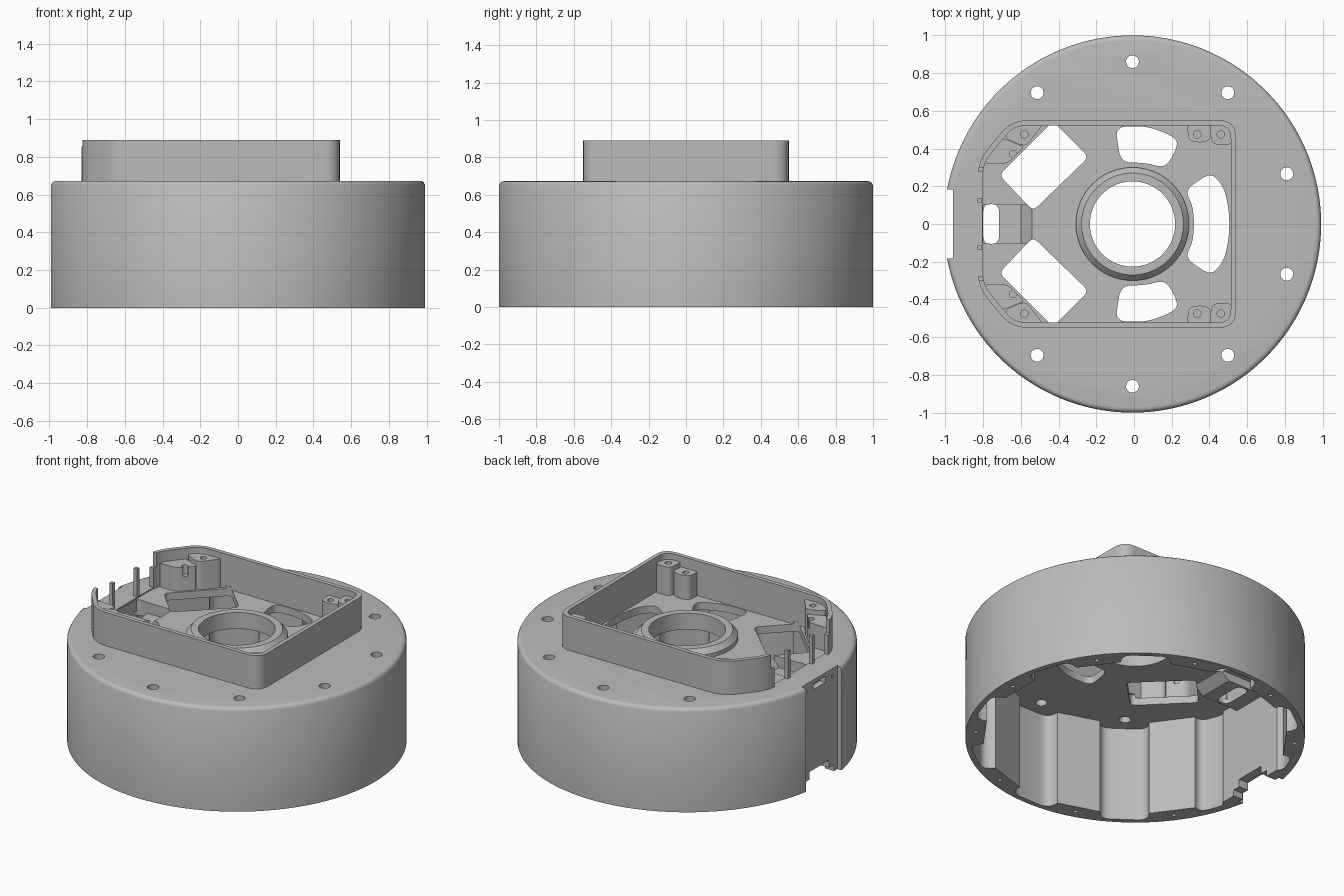
import bpy, bmesh, math
from mathutils import Vector, Matrix

cube = bpy.data.objects.get("Cube")
if cube:
    bpy.data.objects.remove(cube, do_unlink=True)

CX = -0.008                      # drum axis
DECK, FLOOR, UNDER, RIM = 0.673, 0.665, 0.617, 0.89

grey = bpy.data.materials.new("plain grey")
grey.use_nodes = True
grey.diffuse_color = (0.5, 0.5, 0.5, 1)
grey.node_tree.nodes["Principled BSDF"].inputs["Base Color"].default_value = (0.5, 0.5, 0.5, 1)


def finish(name, bm):
    bmesh.ops.recalc_face_normals(bm, faces=bm.faces)
    me = bpy.data.meshes.new(name)
    bm.to_mesh(me)
    bm.free()
    me.materials.append(grey)
    ob = bpy.data.objects.new(name, me)
    bpy.context.collection.objects.link(ob)
    return ob


def prisms(name, items):
    """Extruded outlines: each item is (points, z0, z1)."""
    bm = bmesh.new()
    for pts, z0, z1 in items:
        low = [bm.verts.new((x, y, z0)) for x, y in pts]
        top = [bm.verts.new((x, y, z1)) for x, y in pts]
        bm.faces.new(low)
        bm.faces.new(top)
        for i in range(len(pts)):
            j = (i + 1) % len(pts)
            bm.faces.new((low[i], low[j], top[j], top[i]))
    return finish(name, bm)


def side_prism(name, pts, half):
    """Outline in x and z, extruded along y."""
    ob = prisms(name, [(pts, -half, half)])
    ob.data.transform(Matrix.Rotation(math.pi / 2, 4, "X"))
    return ob


def lathe(name, profile, closed_ring=False, n=128):
    """Turned part from (radius, z) points; solid parts get capped ends."""
    bm = bmesh.new()
    rings = [[bm.verts.new((CX + r * math.cos(2 * math.pi * i / n), r * math.sin(2 * math.pi * i / n), z))
              for i in range(n)] for r, z in profile]
    pairs = list(zip(rings, rings[1:]))
    if closed_ring:
        pairs.append((rings[-1], rings[0]))
    else:
        bm.faces.new(rings[0])
        bm.faces.new(rings[-1])
    for a, b in pairs:
        for i in range(n):
            j = (i + 1) % n
            bm.faces.new((a[i], a[j], b[j], b[i]))
    return finish(name, bm)


def rect(x0, x1, y0, y1):
    return [(x0, y0), (x1, y0), (x1, y1), (x0, y1)]


def circle(x, y, r, n=24):
    return [(x + r * math.cos(2 * math.pi * i / n), y + r * math.sin(2 * math.pi * i / n)) for i in range(n)]


def rounded(pts, r, steps=6):
    """Round every corner of an outline."""
    out = []
    for i, p in enumerate(pts):
        p, a, b = Vector(p), Vector(pts[i - 1]), Vector(pts[(i + 1) % len(pts)])
        s = p + (a - p).normalized() * min(r, (a - p).length * 0.45)
        e = p + (b - p).normalized() * min(r, (b - p).length * 0.45)
        for k in range(steps + 1):
            t = k / steps
            out.append(tuple(s * (1 - t) ** 2 + p * 2 * t * (1 - t) + e * t * t))
    return out


def mirror(pts):
    return [(x, -y) for x, y in reversed(pts)]


def turned(pts, deg):
    c, s = math.cos(math.radians(deg)), math.sin(math.radians(deg))
    return [(CX + x * c - y * s, x * s + y * c) for x, y in pts]


def combine(target, tool, op="DIFFERENCE"):
    mod = target.modifiers.new(op.lower(), "BOOLEAN")
    mod.operation, mod.object, mod.solver = op, tool, "EXACT"
    bpy.context.view_layer.objects.active = target
    bpy.ops.object.modifier_apply(modifier=mod.name)
    bpy.data.objects.remove(tool, do_unlink=True)


def cut(target, items):
    combine(target, prisms("cutter", items))


def smooth(ob):
    bpy.ops.object.select_all(action="DESELECT")
    ob.select_set(True)
    bpy.context.view_layer.objects.active = ob
    bpy.ops.object.shade_smooth_by_angle(angle=math.radians(30))


# Drum body with the raised tray block on top
body = lathe("drum_housing", [(1, 0), (1, DECK - 0.022), (0.993, DECK - 0.009), (0.984, DECK - 0.002), (0.972, DECK)])


def tray_outline(d, r):
    half = [(0.54 - d, 0.55 - d), (-0.65 + d * 0.5, 0.55 - d), (-0.83 + d, 0.33 - d * 0.4)]
    return rounded(half + mirror(half), r)


combine(body, prisms("tray_block", [(tray_outline(0, 0.09), 0.62, RIM)]), "UNION")
cut(body, [(tray_outline(0.027, 0.07), FLOOR, 1.0)])

# Ten-sided cavity under the deck, open at the bottom
R10 = 0.885 / math.cos(math.radians(18))
cavity = [(CX + R10 * math.cos(math.radians(a)), R10 * math.sin(math.radians(a))) for a in range(18, 378, 36)]
cut(body, [(cavity, -0.1, UNDER)])

# Rounded channels in the wall below the deck screws
channel = rounded([(0.70, -0.145), (0.965, -0.145), (0.965, 0.145), (0.70, 0.145)], 0.07)
angles = [a for a in range(18, 378, 36)]
cut(body, [(turned(channel, a), -0.1, UNDER) for a in angles if a not in (162, 198)])
side = rounded([(0.70, -0.09), (0.95, -0.09), (0.95, 0.09), (0.70, 0.09)], 0.06)
cut(body, [(turned(side, a), -0.1, UNDER) for a in (159, 201)])

# Deck screw holes and small rim screw holes
holes = [(CX + 0.86 * math.cos(math.radians(a)), 0.86 * math.sin(math.radians(a)))
         for a in angles if a not in (162, 198)]
cut(body, [(circle(x, y, 0.034), 0.4, 0.8) for x, y in holes])
cut(body, [(turned(circle(0.94, 0, 0.013, 12), a), -0.1, 0.05) for a in range(0, 360, 36) if a != 180])

# Sunken cable channel with a ramp, hanging below the floor
combine(body, side_prism("channel_shell", [(-0.90, 0.64), (-0.90, 0.565), (-0.63, 0.565), (-0.54, 0.64)], 0.12), "UNION")
combine(body, side_prism("channel_cutter", [(-0.80, 0.8), (-0.80, 0.595), (-0.60, 0.595),
                                            (-0.54, FLOOR + 0.001), (-0.54, 0.8)], 0.1))

# Floor openings: centre bore, curved windows, angled sensor windows, cable slot
window = rounded([(-0.10, 0.515), (0.06, 0.52), (0.19, 0.475), (0.24, 0.43),
                  (0.17, 0.295), (0.06, 0.325), (-0.07, 0.325)], 0.06)
big_half = [(0.32, 0.0), (0.31, 0.10), (0.27, 0.18), (0.41, 0.275), (0.48, 0.19), (0.505, 0.06)]
big = rounded(big_half + mirror(big_half[1:]), 0.06)
diamond = rounded([(-0.43, 0.545), (-0.24, 0.355), (-0.535, 0.07), (-0.715, 0.26)], 0.035)
slot = rounded(rect(-0.80, -0.715, -0.105, 0.105), 0.045)
openings = [window, mirror(window), big, diamond, mirror(diamond), slot, circle(CX, 0, 0.24, 64)]
cut(body, [(p, 0.4, FLOOR + 0.02) for p in openings])

# Open end of the tray wall, with a step at each side
cut(body, [(rect(-0.9, -0.78, -0.275, 0.275), DECK, 1.0)])
cut(body, [(rect(-0.9, -0.78, -0.30, 0.30), 0.80, 1.0)])

# Flat connector recess on the drum side, with slot, pin holes and bottom gap
cut(body, [(rect(-1.2, -0.96, -0.183, 0.183), -0.1, 1.0)])
cut(body, [(rect(-1.0, -0.92, -0.06, 0.06), 0.61, 0.65),
           (rect(-1.0, -0.93, -0.145, -0.125), 0.61, 0.63),
           (rect(-1.0, -0.93, 0.125, 0.145), 0.61, 0.63)])
cut(body, [(rect(-1.1, -0.7, -0.10, 0.10), -0.1, 0.09)])
cut(body, [(rect(-1.1, -0.7, -0.15, 0.15), -0.1, 0.04)])
smooth(body)

# Raised bearing ring with a sloped outer shoulder
ring = lathe("bearing_ring", [(0.226, UNDER), (0.30, UNDER), (0.30, 0.69),
                              (0.27, 0.723), (0.226, 0.723)], True, 96)
smooth(ring)

# Posts in the open end of the tray
prisms("tray_posts", [(rect(-0.829, -0.805, s * 0.125 - 0.012, s * 0.125 + 0.012), FLOOR - 0.02, 0.855)
                      for s in (-1, 1)])

# Stepped screw bosses in the tray corners
pads = [(rounded([(0.40, 0.53), (0.52, 0.53), (0.52, 0.42), (0.43, 0.42), (0.41, 0.44)], 0.03), 0.85, (0.46, 0.475)),
        (rounded([(0.28, 0.53), (0.41, 0.53), (0.41, 0.45), (0.36, 0.43), (0.29, 0.44)], 0.03), 0.82, (0.335, 0.475)),
        (rounded([(-0.63, 0.53), (-0.48, 0.53), (-0.57, 0.415), (-0.61, 0.42), (-0.69, 0.46)], 0.03), 0.85, (-0.58, 0.475)),
        (rounded([(-0.80, 0.32), (-0.67, 0.32), (-0.58, 0.41), (-0.61, 0.42), (-0.70, 0.46)], 0.03), 0.82, (-0.64, 0.37))]
for label, flip in (("back", False), ("front", True)):
    for k, (pts, z, (hx, hy)) in enumerate(pads):
        pts = mirror(pts) if flip else pts
        boss = prisms(f"{label}_screw_boss_{k + 1}", [(pts, FLOOR - 0.02, z)])
        cut(boss, [(circle(hx, -hy if flip else hy, 0.02, 16), z - 0.06, 1.0)])
        smooth(boss)
